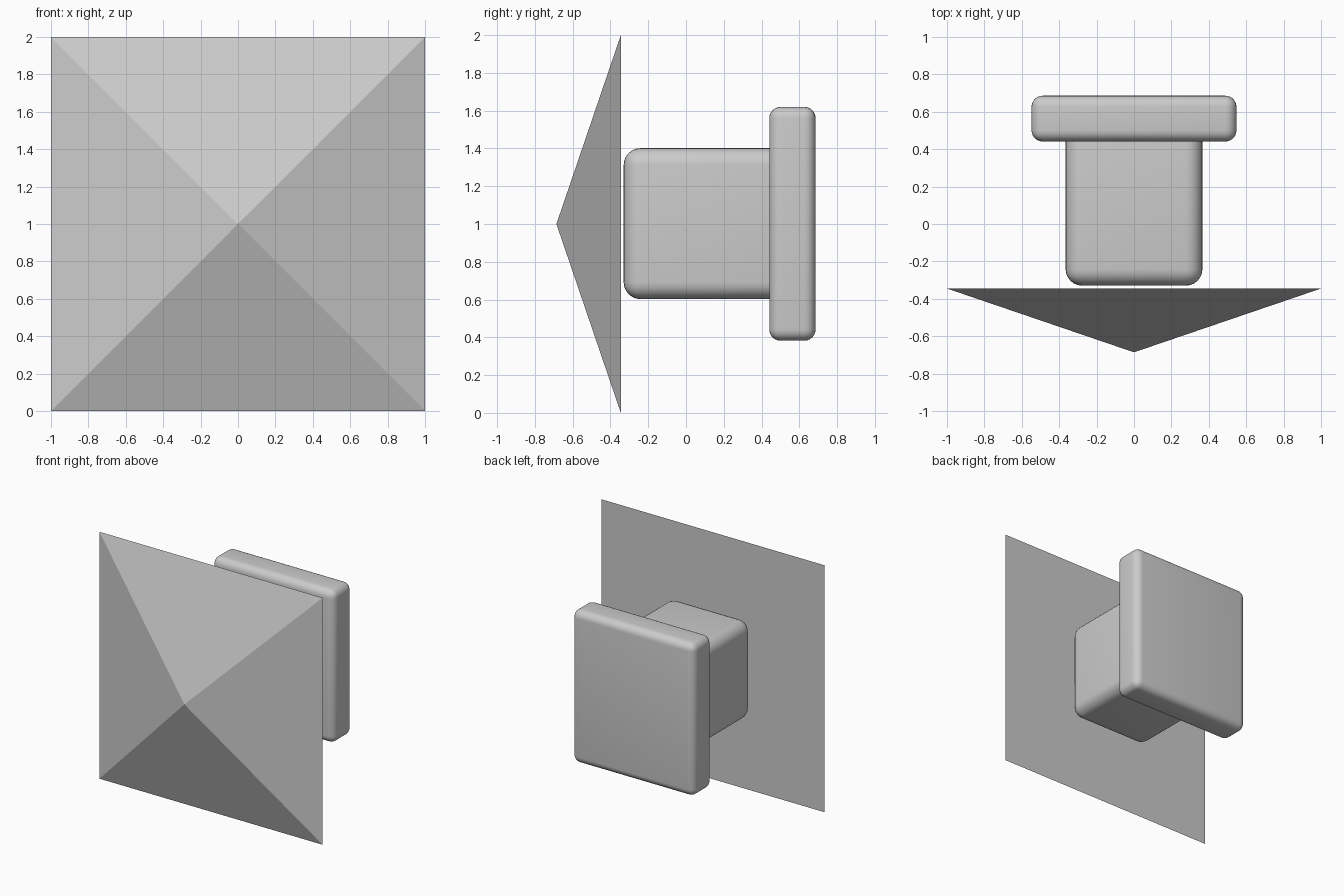
import bpy
import bmesh

if "Cube" in bpy.data.objects:
    bpy.data.objects.remove(bpy.data.objects["Cube"])


def rounded_box(name, lo, hi, radius):
    """Box between two corners with all edges rounded."""
    size = [b - a for a, b in zip(lo, hi)]
    centre = [(a + b) / 2 for a, b in zip(lo, hi)]
    bpy.ops.mesh.primitive_cube_add(size=1, location=centre)
    ob = bpy.context.object
    ob.name = name
    for v in ob.data.vertices:
        v.co = [c * s for c, s in zip(v.co, size)]
    bevel = ob.modifiers.new("rounding", "BEVEL")
    bevel.width = radius
    bevel.segments = 6
    bevel.limit_method = "NONE"
    bpy.ops.object.modifier_apply(modifier=bevel.name)
    bpy.ops.object.shade_smooth_by_angle()
    return ob


# Front plate: shallow four-sided pyramid pointing forward, closed at the back
BASE_Y, TIP_Y, MID_Z = -0.345, -0.686, 1.0
bm = bmesh.new()
corners = [bm.verts.new((x, BASE_Y, MID_Z + z))
           for x, z in ((-1, -1), (1, -1), (1, 1), (-1, 1))]
tip = bm.verts.new((0, TIP_Y, MID_Z))
bm.faces.new(corners)
for i in range(4):
    bm.faces.new((corners[i], corners[(i + 1) % 4], tip))
bmesh.ops.recalc_face_normals(bm, faces=bm.faces)
mesh = bpy.data.meshes.new("pyramid_face")
bm.to_mesh(mesh)
bm.free()
bpy.context.collection.objects.link(bpy.data.objects.new("pyramid_face", mesh))

# Stem, running into the back plate
rounded_box("stem", (-0.366, -0.33, 0.602), (0.366, 0.56, 1.402), 0.09)

# Back plate
rounded_box("back_plate", (-0.548, 0.441, 0.382), (0.548, 0.686, 1.62), 0.06)
